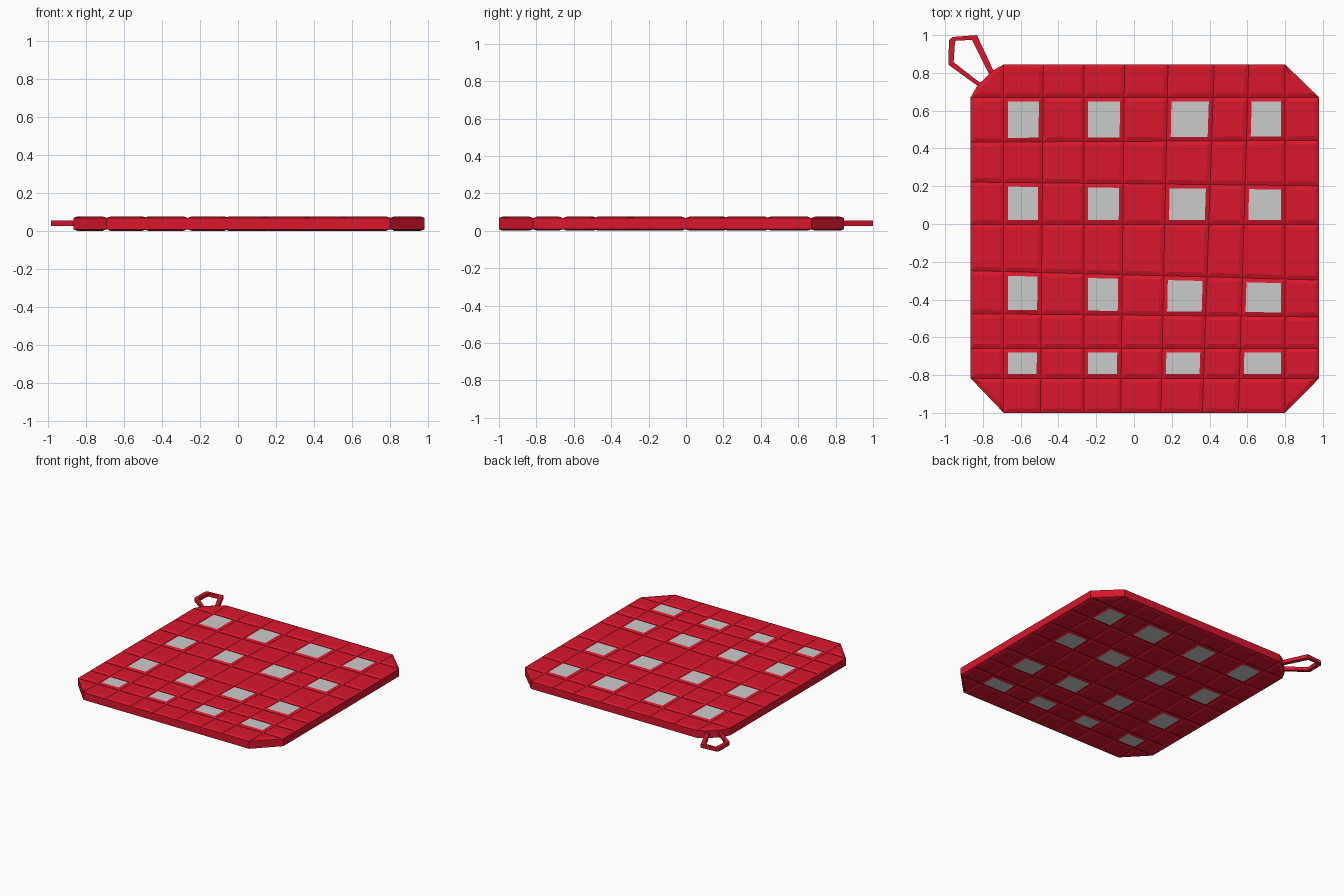
import bpy, bmesh

if "Cube" in bpy.data.objects:
    bpy.data.objects.remove(bpy.data.objects["Cube"])

def material(name, rgb):
    m = bpy.data.materials.new(name)
    m.diffuse_color = (*rgb, 1)
    m.use_nodes = True
    m.node_tree.nodes["Principled BSDF"].inputs["Base Color"].default_value = m.diffuse_color
    return m

RED = material("red_cloth", (0.70, 0.008, 0.025))
GREY = material("grey_cloth", (0.8, 0.8, 0.8))

def finish(bm, name, mats):
    bmesh.ops.recalc_face_normals(bm, faces=bm.faces)
    me = bpy.data.meshes.new(name)
    bm.to_mesh(me)
    bm.free()
    for m in mats:
        me.materials.append(m)
    ob = bpy.data.objects.new(name, me)
    bpy.context.collection.objects.link(ob)
    return ob

# Slightly slanted stitch lines: each has a value at both ends
XB = [-0.865, -0.69, -0.495, -0.265, -0.07, 0.143, 0.362, 0.553, 0.80, 0.98]   # at the front
XT = [-0.865, -0.69, -0.48, -0.265, -0.05, 0.18, 0.425, 0.607, 0.80, 0.98]     # at the back
YL = [-1.0, -0.817, -0.658, -0.475, -0.247, -0.002, 0.222, 0.433, 0.67, 0.845]  # at the left
YR = [-1.0, -0.817, -0.658, -0.492, -0.297, -0.002, 0.202, 0.443, 0.67, 0.845]  # at the right
LOW, HIGH, PUFF, SEAM = 0.008, 0.068, 0.008, 0.022

def point(i, j):
    u = (XB[i] + 0.865) / 1.845
    y = YL[j] + (YR[j] - YL[j]) * u
    v = (y + 1) / 1.845
    return XB[i] + (XT[i] - XB[i]) * v, y

# Quilted pad: grid of cells with cut corners, extruded, then each cell puffed
bm = bmesh.new()
g = {(i, j): bm.verts.new((*point(i, j), LOW)) for i in range(10) for j in range(10)}
bulge = [bm.verts.new((-0.743, 0.815, LOW)), bm.verts.new((-0.828, 0.735, LOW))]
corners = {(0, 0), (9, 0), (9, 9), (0, 9)}
cells = []
for i in range(9):
    for j in range(9):
        loop = [(i, j), (i + 1, j), (i + 1, j + 1), (i, j + 1)]
        vs = []
        for k in loop:
            if k == (0, 9):
                vs += bulge
            elif k not in corners:
                vs.append(g[k])
        f = bm.faces.new(vs)
        f.material_index = 1 if i % 2 and j % 2 else 0
        cells.append(f)
for k in corners:
    bm.verts.remove(g[k])
ext = bmesh.ops.extrude_face_region(bm, geom=cells, use_keep_orig=True)["geom"]
top = [e for e in ext if isinstance(e, bmesh.types.BMFace)]
bmesh.ops.translate(bm, vec=(0, 0, HIGH - LOW),
                    verts=[e for e in ext if isinstance(e, bmesh.types.BMVert)])
bmesh.ops.recalc_face_normals(bm, faces=bm.faces)
flat = [f for f in bm.faces if abs(f.normal.z) > 0.9]
for f in bm.faces:
    if abs(f.normal.z) < 0.9:
        f.material_index = 0
rims = bmesh.ops.inset_individual(bm, faces=flat, thickness=SEAM, depth=PUFF,
                                  use_even_offset=True)["faces"]
for f in rims:
    f.material_index = 0
finish(bm, "quilted_pad", [RED, GREY])

# Hanging loop: flat strap between an outer and an inner outline
outer = [(-0.82, 0.725), (-0.982, 0.843), (-0.98, 0.973), (-0.96, 0.99),
         (-0.832, 1.0), (-0.738, 0.80)]
inner = [(-0.805, 0.74), (-0.955, 0.857), (-0.948, 0.963), (-0.942, 0.97),
         (-0.858, 0.975), (-0.765, 0.79)]
bm = bmesh.new()
rings = [[bm.verts.new((x, y, z)) for x, y in pts]
         for pts, z in ((outer, 0.026), (outer, 0.054), (inner, 0.054), (inner, 0.026))]
n = len(outer)
for a in range(4):
    r, s = rings[a], rings[(a + 1) % 4]
    for k in range(n - 1):
        bm.faces.new((r[k], r[k + 1], s[k + 1], s[k]))
for k in (0, n - 1):
    bm.faces.new([r[k] for r in rings])
finish(bm, "hanging_loop", [RED])
